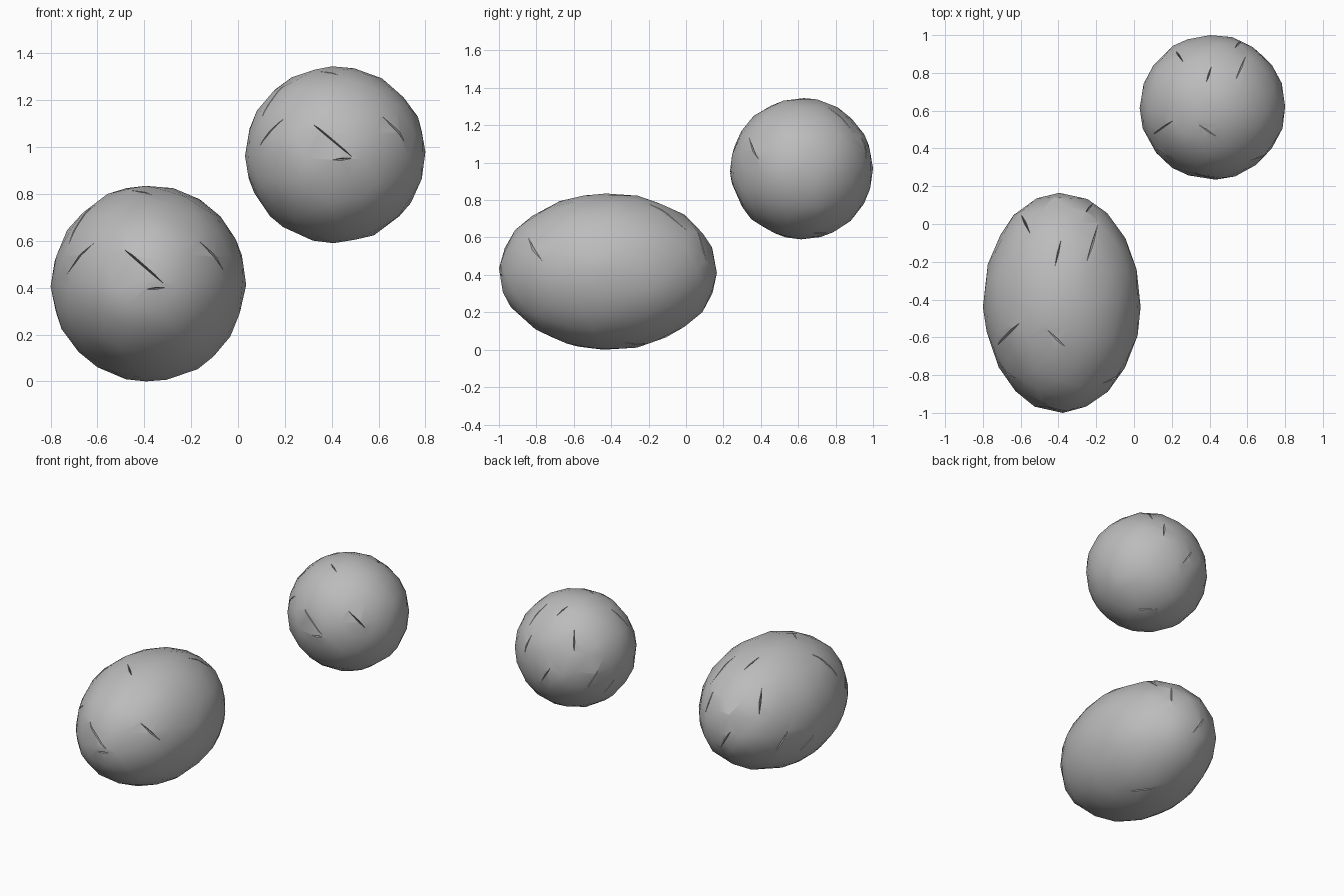
import bpy, bmesh, random
from mathutils import Vector

random.seed(4)
if "Cube" in bpy.data.objects:
    bpy.data.objects.remove(bpy.data.objects["Cube"])

stone = bpy.data.materials.new("stone grey")
stone.use_nodes = True
GREY = (0.5, 0.5, 0.5, 1)
stone.diffuse_color = GREY
stone.node_tree.nodes["Principled BSDF"].inputs["Base Color"].default_value = GREY

# Cracks: the axis faced, then both ends across the other two axes
CRACKS = [
    ("-y", (-.28, .37), (.2, -.04)), ("-y", (.5, .45), (.8, .1)),
    ("-y", (-.05, -.06), (.2, -.04)),
    ("-x", (-.72, .45), (-.48, .05)), ("-x", (.2, -.2), (.36, -.5)),
    ("-x", (.54, .06), (.66, -.36)),
    ("+z", (-.52, .8), (-.4, .62)), ("+z", (0, .61), (-.1, .3)),
    ("+z", (.46, .72), (.3, .34)), ("+z", (-.84, -.4), (-.5, -.16)),
    ("+z", (-.21, -.23), (.08, -.43)),
    ("+y", (-.2, .1), (.05, -.3)), ("+y", (.3, .5), (.4, .1)),
    ("-z", (.1, .4), (.4, .1)),
]


def on_sphere(side, point):
    """Lift a flat point onto the unit sphere on the given side."""
    a, b = point
    depth = max(0, 1 - a * a - b * b) ** 0.5 * (1 if side[0] == "+" else -1)
    return Vector({"x": (depth, a, b), "y": (a, depth, b), "z": (a, b, depth)}[side[1]])


def mesh_object(name, bm):
    mesh = bpy.data.meshes.new(name)
    bm.to_mesh(mesh)
    bm.free()
    obj = bpy.data.objects.new(name, mesh)
    bpy.context.collection.objects.link(obj)
    return obj


def crack_cutters():
    """Thin wedge-shaped slivers, pointed at both ends."""
    bm = bmesh.new()
    for side, start, end in CRACKS:
        a, b = on_sphere(side, start), on_sphere(side, end)
        middle = (a + b).normalized()
        across = (b - a).cross(middle).normalized() * 0.025
        points = [a, b, middle * 0.94, middle * 1.05 + across, middle * 1.05 - across]
        bmesh.ops.convex_hull(bm, input=[bm.verts.new(p) for p in points])
    bmesh.ops.recalc_face_normals(bm, faces=bm.faces)
    obj = mesh_object("crack_cutters", bm)
    obj.hide_render = True
    return obj


def boulder(name, low, high):
    """Irregularly faceted ball with cracks, fitted into a box."""
    bm = bmesh.new()
    bmesh.ops.create_icosphere(bm, subdivisions=3, radius=1)
    for v in bm.verts:
        shift = Vector(random.uniform(-.055, .055) for _ in range(3))
        v.co = (v.co + shift).normalized() * random.uniform(.99, 1.005)
    obj = mesh_object(name, bm)
    obj.data.materials.append(stone)

    cutter = crack_cutters()
    cut = obj.modifiers.new("cracks", "BOOLEAN")
    cut.operation, cut.object, cut.solver = "DIFFERENCE", cutter, "EXACT"
    bpy.ops.object.select_all(action="DESELECT")
    obj.select_set(True)
    bpy.context.view_layer.objects.active = obj
    bpy.ops.object.modifier_apply(modifier=cut.name)
    bpy.data.objects.remove(cutter)

    # Fit the ball exactly between the two corners
    verts = obj.data.vertices
    for i in range(3):
        bottom, top = min(v.co[i] for v in verts), max(v.co[i] for v in verts)
        for v in verts:
            v.co[i] = low[i] + (v.co[i] - bottom) / (top - bottom) * (high[i] - low[i])
    bpy.ops.object.shade_smooth_by_angle(angle=0.35)


boulder("large_oval_boulder", (-.8, -1, 0), (.035, .165, .835))
boulder("small_round_boulder", (.03, .235, .59), (.8, 1, 1.345))
